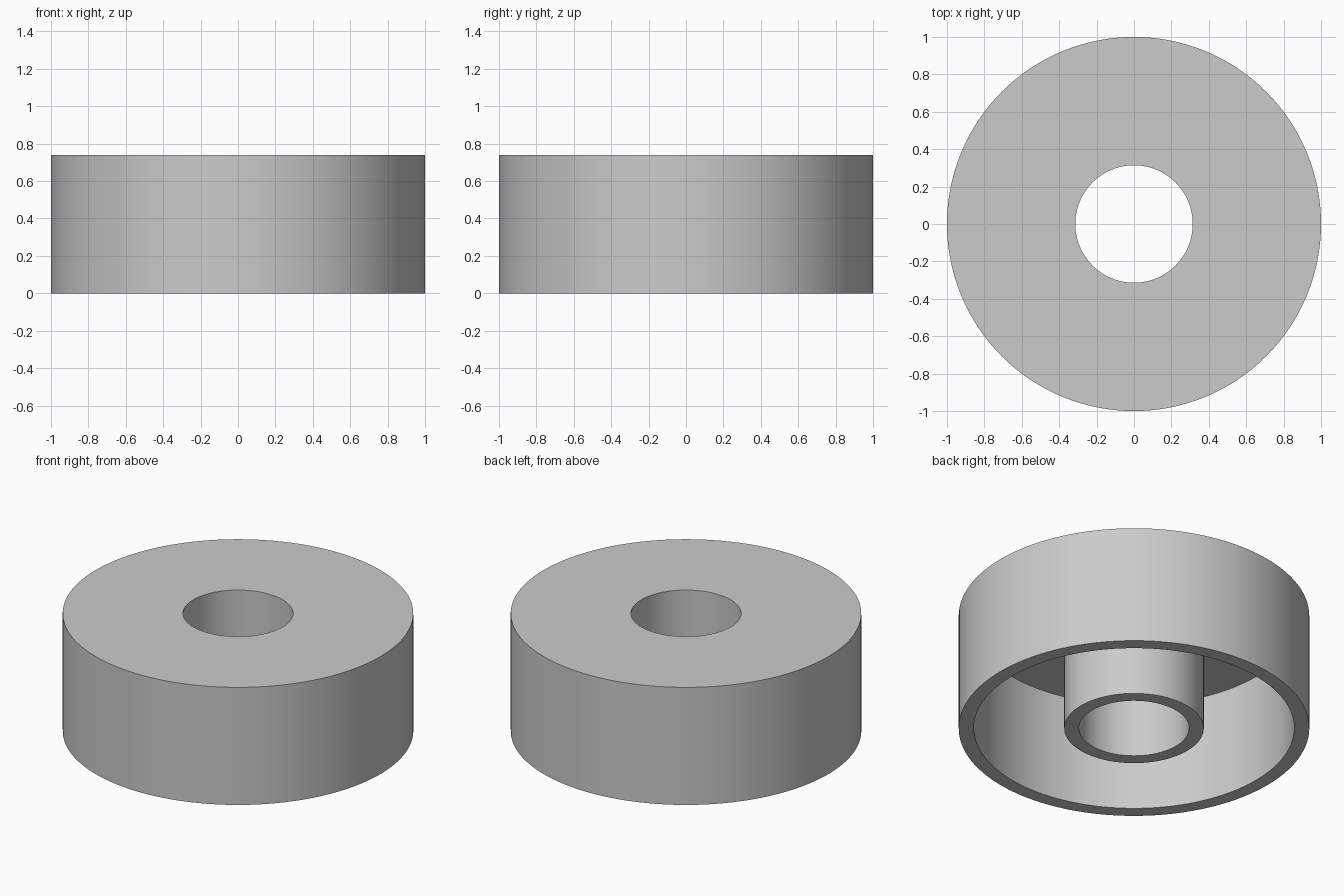
import bpy
import bmesh
from math import tau
from mathutils import Matrix, Vector

default = bpy.data.objects.get("Cube")
if default:
    bpy.data.objects.remove(default, do_unlink=True)

SEGMENTS = 128
HEIGHT = 0.74
CEILING = 0.682      # underside of the top plate
OUTER, INNER = 1.0, 0.914
HUB, BORE = 0.398, 0.314

# Single grey material
grey = bpy.data.materials.new("plain_grey")
grey.use_nodes = True
colour = (0.6, 0.6, 0.6, 1.0)
grey.diffuse_color = colour
grey.node_tree.nodes["Principled BSDF"].inputs["Base Color"].default_value = colour

# Closed cross-section: bore, top plate, outer wall, hollow underside, hub
profile = [
    (BORE, 0), (BORE, HEIGHT), (OUTER, HEIGHT), (OUTER, 0),
    (INNER, 0), (INNER, CEILING), (HUB, CEILING), (HUB, 0),
]


def revolve(name, section, material):
    """Turn a closed (radius, height) section around the z axis."""
    bm = bmesh.new()
    rings = []
    for i in range(SEGMENTS):
        turn = Matrix.Rotation(tau * i / SEGMENTS, 3, "Z")
        rings.append([bm.verts.new(turn @ Vector((r, 0, z))) for r, z in section])
    for i, ring in enumerate(rings):
        following = rings[(i + 1) % SEGMENTS]
        for j in range(len(section)):
            k = (j + 1) % len(section)
            bm.faces.new((ring[j], ring[k], following[k], following[j]))
    bmesh.ops.recalc_face_normals(bm, faces=bm.faces)
    mesh = bpy.data.meshes.new(name)
    bm.to_mesh(mesh)
    bm.free()
    mesh.materials.append(material)
    obj = bpy.data.objects.new(name, mesh)
    bpy.context.collection.objects.link(obj)
    return obj


# Hollow drum with a central tubular hub
drum = revolve("hollow_drum_with_hub", profile, grey)
bpy.ops.object.select_all(action="DESELECT")
drum.select_set(True)
bpy.context.view_layer.objects.active = drum
bpy.ops.object.shade_smooth_by_angle()
